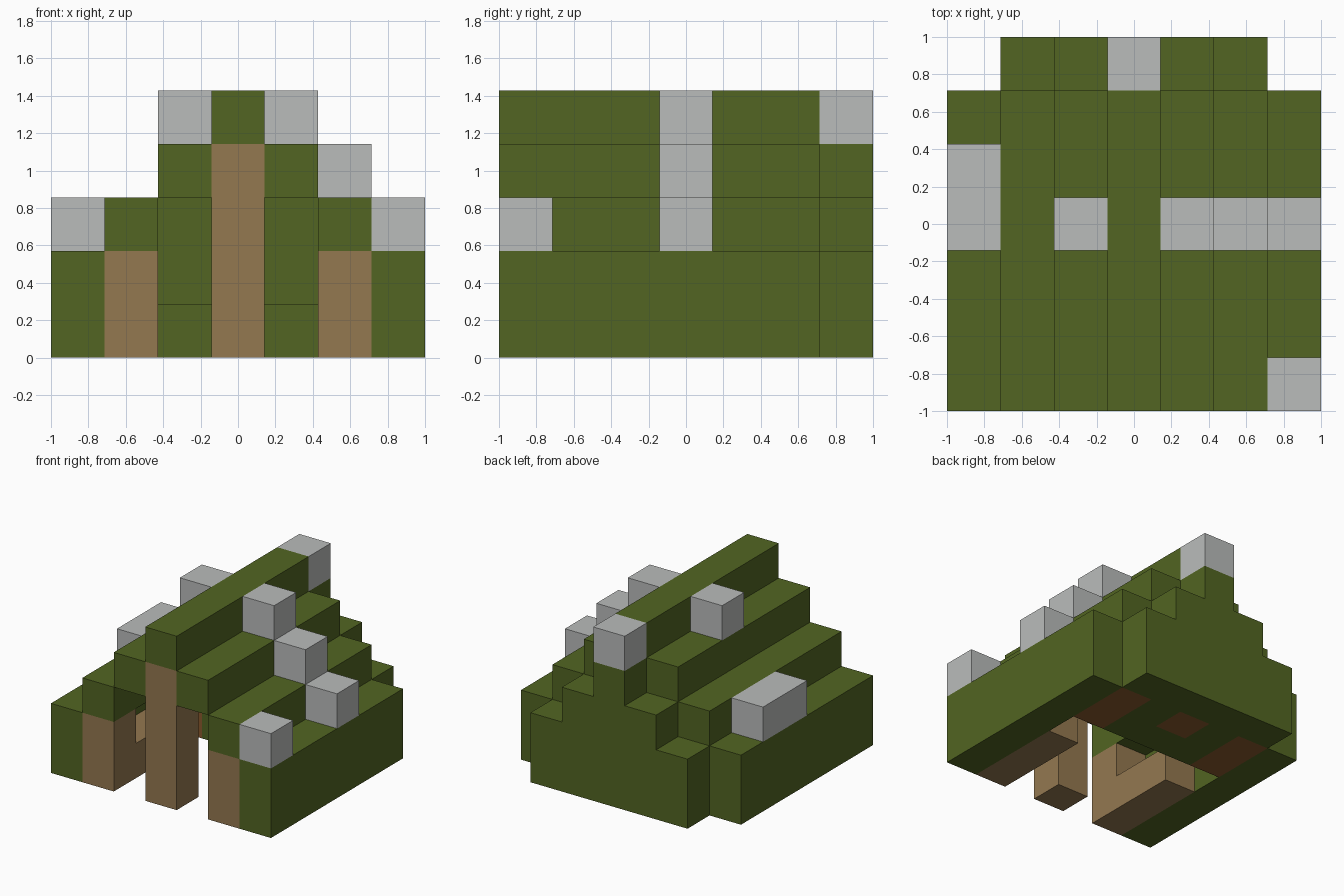
import bpy
import bmesh
from mathutils import Vector

if "Cube" in bpy.data.objects:
    bpy.data.objects.remove(bpy.data.objects["Cube"], do_unlink=True)

U = 2 / 7  # edge length of one block


def linear(c):
    c /= 255
    return c / 12.92 if c <= 0.04045 else ((c + 0.055) / 1.055) ** 2.4


def material(name, *rgb):
    mat = bpy.data.materials.new(name)
    colour = [linear(c) for c in rgb] + [1]
    mat.diffuse_color = colour
    mat.use_nodes = True
    for node in mat.node_tree.nodes:
        if node.type == 'BSDF_PRINCIPLED':
            node.inputs["Base Color"].default_value = colour
            node.inputs["Roughness"].default_value = 0.9
    return mat


GREEN = material("moss_green", 82, 101, 34)
WOOD = material("log_brown", 148, 120, 80)
DARK = material("dark_brown", 138, 90, 45)
STONE = material("light_grey", 186, 188, 187)


def block(name, mat, xs, ys, zs):
    """Box covering inclusive block ranges; x is counted from the middle."""
    low = Vector((xs[0] - 0.5, ys[0] - 3.5, zs[0])) * U
    high = Vector((xs[1] + 0.5, ys[1] - 2.5, zs[1] + 1)) * U
    bm = bmesh.new()
    bmesh.ops.create_cube(bm, size=1)
    for v in bm.verts:
        v.co = Vector((h if c > 0 else l for c, l, h in zip(v.co, low, high)))
    mesh = bpy.data.meshes.new(name)
    bm.to_mesh(mesh)
    bm.free()
    mesh.materials.append(mat)
    obj = bpy.data.objects.new(name, mesh)
    bpy.context.collection.objects.link(obj)
    return obj


def pair(name, mat, x, ys, zs):
    """The same block on both sides."""
    block("left_" + name, mat, (x, x), ys, zs)
    block("right_" + name, mat, (-x, -x), ys, zs)


# Side walls and stepped roof
pair("side_wall", GREEN, 3, (0, 5), (0, 1))
pair("lower_roof", GREEN, 2, (0, 5), (2, 2))
pair("upper_roof", GREEN, 1, (0, 5), (3, 3))
block("roof_ridge", GREEN, (0, 0), (0, 5), (4, 4))

# Stepped back wall
block("back_wall_base", GREEN, (-2, 2), (6, 6), (0, 1))
block("back_wall_middle", GREEN, (-1, 1), (6, 6), (2, 2))
block("back_wall_top", GREEN, (0, 0), (6, 6), (3, 3))

# Front posts and the log benches behind them
block("centre_post", WOOD, (0, 0), (0, 0), (0, 3))
pair("front_post", WOOD, 2, (0, 0), (0, 1))
pair("log_bench", WOOD, 2, (1, 2), (0, 0))

# Raised floor at the back with wooden inlays
pair("floor_side", GREEN, 1, (4, 5), (0, 0))
block("floor_middle", GREEN, (0, 0), (4, 4), (0, 0))
pair("floor_inlay", DARK, 2, (4, 5), (0, 0))
block("centre_floor_inlay", DARK, (0, 0), (5, 5), (0, 0))

# Loose stones lying on the roof
pair("upper_stone", STONE, 1, (3, 3), (4, 4))
block("middle_stone", STONE, (2, 2), (3, 3), (3, 3))
block("lower_stone", STONE, (3, 3), (3, 3), (2, 2))
block("front_corner_stone", STONE, (3, 3), (0, 0), (2, 2))
block("long_stone", STONE, (-3, -3), (3, 4), (2, 2))
block("ridge_stone", STONE, (0, 0), (6, 6), (4, 4))
